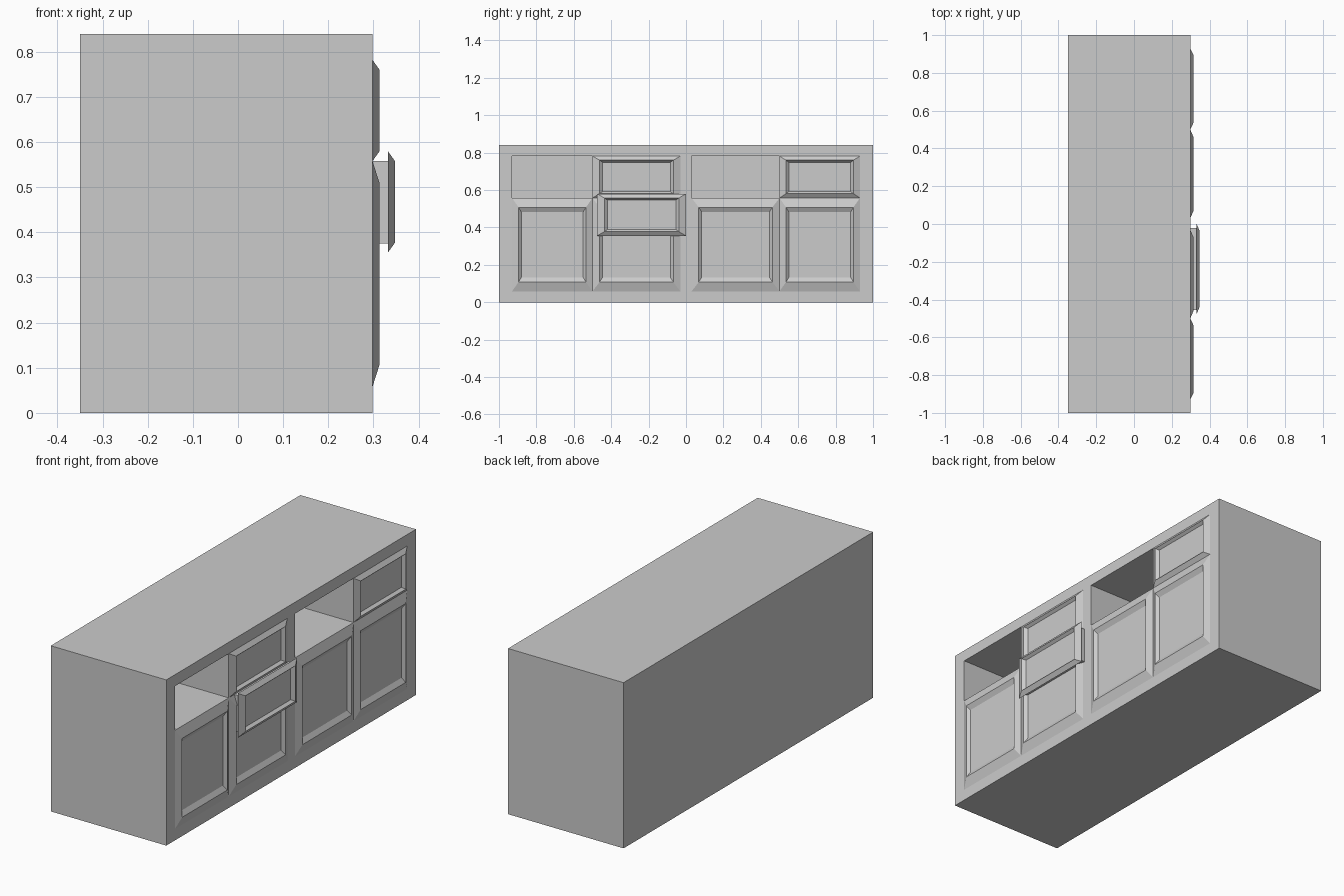
import bpy, bmesh

if "Cube" in bpy.data.objects:
    bpy.data.objects.remove(bpy.data.objects["Cube"])

FRONT = 0.298   # x of the cabinet face (doors face +x)


def make_object(name, bm):
    bmesh.ops.recalc_face_normals(bm, faces=bm.faces)
    mesh = bpy.data.meshes.new(name)
    bm.to_mesh(mesh)
    bm.free()
    obj = bpy.data.objects.new(name, mesh)
    bpy.context.collection.objects.link(obj)
    return obj


def box(name, x0, x1, y0, y1, z0, z1):
    bm = bmesh.new()
    bmesh.ops.create_cube(bm, size=1)
    for v in bm.verts:
        v.co = ((x0 + x1) / 2 + v.co.x * (x1 - x0),
                (y0 + y1) / 2 + v.co.y * (y1 - y0),
                (z0 + z1) / 2 + v.co.z * (z1 - z0))
    return make_object(name, bm)


def panel(name, x, y0, y1, z0, z1):
    """Bevelled frame rising to a rim, then dropping to a sunken field."""
    w, h = y1 - y0, z1 - z0
    rings = []
    bm = bmesh.new()
    # (depth, inset share of width, inset share of height)
    for dx, fy, fz in ((0, 0, 0), (0.016, 0.08, 0.1), (0.002, 0.115, 0.15)):
        iy, iz = fy * w, fz * h
        rings.append([bm.verts.new((x + dx, y, z)) for y, z in (
            (y0 + iy, z0 + iz), (y1 - iy, z0 + iz),
            (y1 - iy, z1 - iz), (y0 + iy, z1 - iz))])
    for a, b in zip(rings, rings[1:]):
        for i in range(4):
            j = (i + 1) % 4
            bm.faces.new((a[i], a[j], b[j], b[i]))
    bm.faces.new(rings[-1])
    bm.faces.new(rings[0][::-1])
    return make_object(name, bm)


# Cabinet body with two open drawer niches
body = box("cabinet_body", -0.35, FRONT, -1, 1, 0, 0.84)
for y0, y1 in ((-0.93, -0.5), (0.03, 0.5)):
    cutter = box("niche_cutter", -0.30, 0.5, y0, y1, 0.558, 0.782)
    cutter.hide_render = True
    mod = body.modifiers.new("niche", 'BOOLEAN')
    mod.operation = 'DIFFERENCE'
    mod.solver = 'EXACT'
    mod.object = cutter
    bpy.context.view_layer.objects.active = body
    bpy.ops.object.modifier_apply(modifier=mod.name)
    bpy.data.objects.remove(cutter)

# Four lower doors
for i, (y0, y1) in enumerate(((-0.93, -0.5), (-0.5, -0.03), (0.03, 0.5), (0.5, 0.93))):
    panel(f"door_{i + 1}", FRONT, y0, y1, 0.058, 0.558)

# Two closed drawer fronts
for i, (y0, y1) in enumerate(((-0.5, -0.03), (0.5, 0.93))):
    panel(f"drawer_front_{i + 1}", FRONT, y0, y1, 0.558, 0.782)

# Loose drawer standing proud of the second door
box("pulled_drawer_box", FRONT, 0.332, -0.455, -0.02, 0.375, 0.558)
panel("pulled_drawer_front", 0.332, -0.475, 0.0, 0.355, 0.58)
